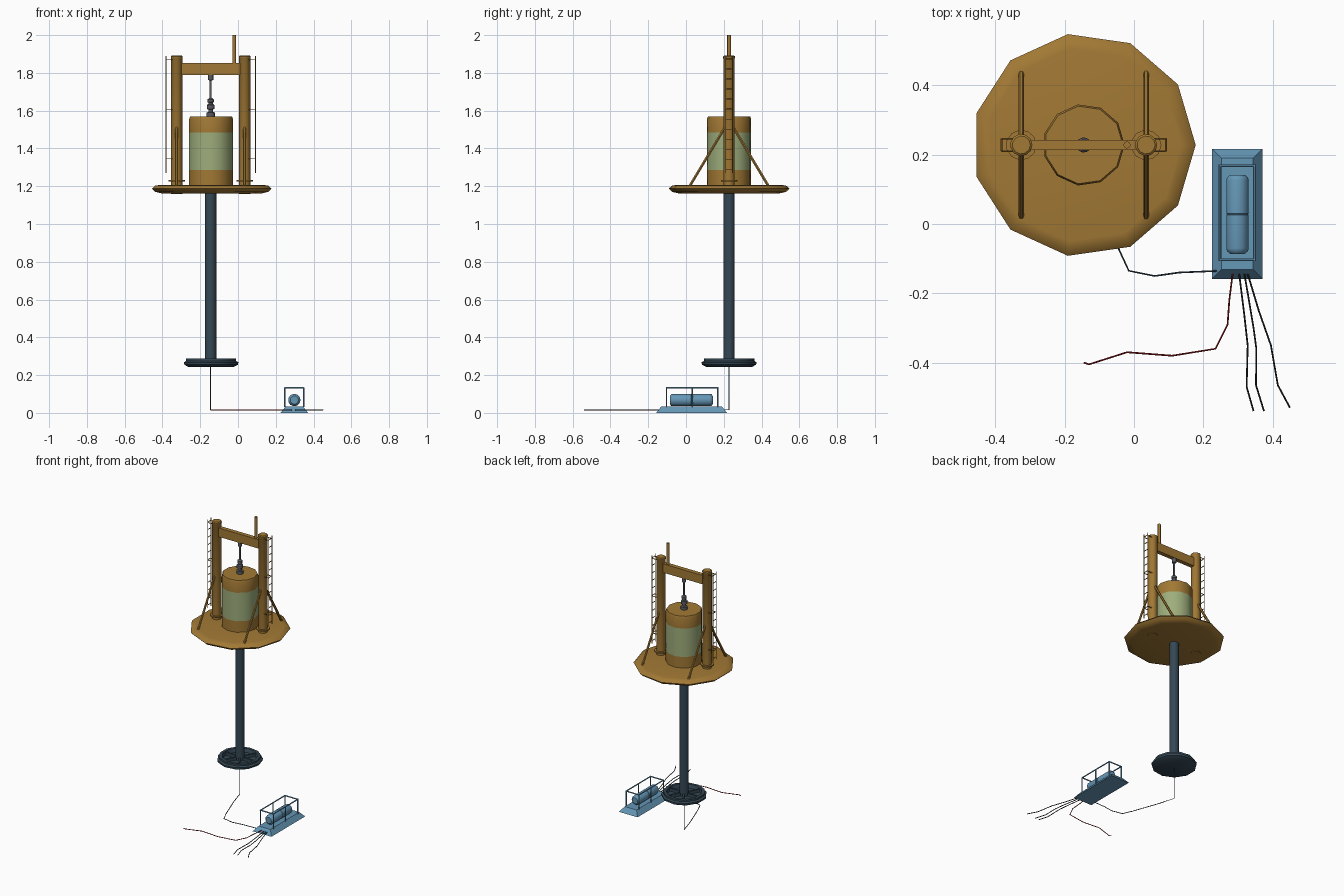
import bpy, bmesh
from math import cos, sin, pi, radians
from mathutils import Vector

cube = bpy.data.objects.get("Cube")
if cube:
    bpy.data.objects.remove(cube, do_unlink=True)


def material(name, rgb):
    m = bpy.data.materials.new(name)
    m.use_nodes = True
    m.diffuse_color = (*rgb, 1)
    m.node_tree.nodes["Principled BSDF"].inputs["Base Color"].default_value = (*rgb, 1)
    return m


GOLD = material("ochre paint", (0.36, 0.19, 0.035))
GREEN = material("pale green", (0.34, 0.42, 0.2))
SLATE = material("dark slate", (0.035, 0.065, 0.09))
BLUE = material("sea blue", (0.13, 0.31, 0.47))
GREY = material("steel grey", (0.1, 0.105, 0.125))
BLACK = material("black cable", (0.02, 0.02, 0.02))
RED = material("red cable", (0.3, 0.01, 0.01))

CX, CY = -0.145, 0.228
SIDES = 11
parts = []


def finish(name, bm, *mats):
    bmesh.ops.recalc_face_normals(bm, faces=bm.faces)
    mesh = bpy.data.meshes.new(name)
    bm.to_mesh(mesh)
    bm.free()
    for m in mats:
        mesh.materials.append(m)
    ob = bpy.data.objects.new(name, mesh)
    bpy.context.collection.objects.link(ob)
    parts.append(ob)
    return ob


def lathe(name, profile, x, y, *mats, n=SIDES):
    """Revolve (radius, z) points around a vertical axis, with flat end caps."""
    bm = bmesh.new()
    rings = [[bm.verts.new((x + r * cos(2 * pi * i / n), y + r * sin(2 * pi * i / n), z))
              for i in range(n)] for r, z in profile]
    for a, b in zip(rings, rings[1:]):
        for i in range(n):
            j = (i + 1) % n
            bm.faces.new((a[i], a[j], b[j], b[i]))
    bm.faces.new(rings[0])
    bm.faces.new(rings[-1])
    return finish(name, bm, *mats)


def box(name, lo, hi, mat, taper=0.0):
    """Box between two corners; taper pulls the top inwards."""
    bm = bmesh.new()
    bmesh.ops.create_cube(bm, size=1)
    lo, hi = Vector(lo), Vector(hi)
    mid, size = (lo + hi) / 2, hi - lo
    for v in bm.verts:
        t = taper if v.co.z > 0 else 0
        v.co = Vector((mid.x + v.co.x * (size.x - 2 * t),
                       mid.y + v.co.y * (size.y - 2 * t), mid.z + v.co.z * size.z))
    return finish(name, bm, mat)


def tubes(name, paths, radius, mat):
    """Round bars or cables following straight-sided paths."""
    cu = bpy.data.curves.new(name, "CURVE")
    cu.dimensions = "3D"
    cu.bevel_depth, cu.bevel_resolution, cu.use_fill_caps = radius, 1, True
    for path in paths:
        sp = cu.splines.new("POLY")
        sp.points.add(len(path) - 1)
        for p, co in zip(sp.points, path):
            p.co = (*co, 1)
    cu.materials.append(mat)
    ob = bpy.data.objects.new(name, cu)
    bpy.context.collection.objects.link(ob)
    bpy.ops.object.select_all(action="DESELECT")
    ob.select_set(True)
    bpy.context.view_layer.objects.active = ob
    bpy.ops.object.convert(target="MESH")
    parts.append(bpy.context.view_layer.objects.active)


# Foot: ribbed dish, and the central column
lathe("foot_dish", [(0.12, 0.242), (0.145, 0.255), (0.147, 0.268), (0.135, 0.275),
                    (0.135, 0.287), (0.115, 0.287), (0.108, 0.262), (0.02, 0.262)],
      CX, CY, SLATE)
for k in range(6):
    rib = box("foot_rib", (0.02, -0.006, 0.26), (0.115, 0.006, 0.282), SLATE)
    rib.location = (CX, CY, 0)
    rib.rotation_euler.z = k * pi / 3
lathe("column", [(0.03, 0.25), (0.03, 1.17)], CX, CY, SLATE)

# Platform
lathe("platform", [(0.27, 1.162), (0.305, 1.17), (0.323, 1.187), (0.305, 1.203), (0.28, 1.207)],
      CX, CY, GOLD)

# Tank with a green middle band
tank = lathe("tank", [(0.118, 1.2), (0.118, 1.285), (0.118, 1.485), (0.118, 1.555), (0.113, 1.57)],
             CX, CY, GOLD, GREEN)
for f in tank.data.polygons:
    f.material_index = int(1.3 < f.center.z < 1.45)

# Stepped coupling and hanging rod
lathe("coupling", [(0.022, 1.565), (0.022, 1.59), (0.013, 1.594), (0.013, 1.606), (0.021, 1.61),
                   (0.021, 1.63), (0.013, 1.635), (0.013, 1.642), (0.017, 1.645), (0.017, 1.66),
                   (0.006, 1.668), (0.006, 1.76), (0.014, 1.762), (0.014, 1.793)], CX, CY, GREY)

# Twin towers with braces and ladders
for side, label in ((-1, "right"), (1, "left")):
    tx = CX + side * 0.18
    lathe(label + "_tower", [(0.03, 1.158), (0.03, 1.875), (0.032, 1.878), (0.032, 1.887),
                             (0.026, 1.892)], tx, CY, GOLD)
    lathe(label + "_tower_flange", [(0.044, 1.226), (0.044, 1.234)], tx, CY, GOLD)
    tubes(label + "_braces", [[(tx, CY + s * 0.02, 1.515), (tx, CY + s * 0.207, 1.203)]
                              for s in (-1, 1)], 0.008, GOLD)
    lx = CX + side * 0.237
    bars = []
    for y in (CY - 0.018, CY + 0.018):
        bars.append([(lx, y, 1.27), (lx, y, 1.89)])
        bars += [[(lx, y, z), (tx, y, z)] for z in (1.345, 1.605, 1.87)]
    bars += [[(lx, CY - 0.018, 1.29 + 0.053 * k), (lx, CY + 0.018, 1.29 + 0.053 * k)]
             for k in range(12)]
    tubes(label + "_ladder", bars, 0.0025, GOLD)

# Crossbeam and mast
box("crossbeam", (CX - 0.17, CY - 0.015, 1.79), (CX + 0.17, CY + 0.015, 1.852), GOLD)
lathe("mast", [(0.01, 1.84), (0.01, 2.0)], -0.02, CY, GOLD)

# Ground sled with its pressure cylinder
SX = 0.298
box("sled", (SX - 0.073, -0.158, 0), (SX + 0.073, 0.217, 0.034), BLUE, taper=0.027)
vessel = lathe("vessel", [(0.022, -0.114), (0.031, -0.106), (0.033, -0.098), (0.033, -0.002),
                          (0.031, 0), (0.033, 0.002), (0.033, 0.098), (0.031, 0.106),
                          (0.022, 0.114)], 0, 0, BLUE)
vessel.rotation_euler.x = radians(-90)
vessel.location = (SX, 0.028, 0.068)

# Guard cage
x0, x1, y0, y1, top = SX - 0.05, SX + 0.05, -0.103, 0.168, 0.133
cage = [[(x, y, 0.03), (x, y, top)] for x in (x0, x1) for y in (y0, 0.033, y1)]
cage += [[(x, y0 - 0.004, top), (x, y1 + 0.004, top)] for x in (x0, x1)]
cage += [[(x0, y, top), (x1, y, top)] for y in (y0, y1)]
tubes("guard_cage", cage, 0.004, BLUE)


# Cables lying on the ground
def ground(*points):
    return [(x, y, 0.016) for x, y in points]


tubes("riser_cable", [[(CX, CY, 0.25)] + ground(
    (CX, CY), (-0.11, 0.11), (-0.045, -0.07), (-0.015, -0.135), (0.06, -0.15),
    (0.13, -0.14), (0.25, -0.135))], 0.0025, SLATE)
tubes("red_cable", [ground((0.285, -0.14), (0.275, -0.22), (0.27, -0.29), (0.235, -0.36),
                           (0.11, -0.38), (-0.02, -0.37), (-0.13, -0.405), (-0.145, -0.4))],
      0.0025, RED)
tubes("black_cables", [
    ground((0.303, -0.14), (0.318, -0.26), (0.328, -0.35), (0.325, -0.47), (0.345, -0.54)),
    ground((0.318, -0.14), (0.345, -0.3), (0.353, -0.36), (0.352, -0.465), (0.375, -0.54)),
    ground((0.327, -0.14), (0.36, -0.25), (0.395, -0.35), (0.415, -0.465), (0.45, -0.53)),
], 0.0025, BLACK)

# Smooth round surfaces, keep hard edges
bpy.ops.object.select_all(action="DESELECT")
for ob in parts:
    ob.select_set(True)
bpy.context.view_layer.objects.active = parts[0]
bpy.ops.object.shade_smooth_by_angle(angle=radians(40))
